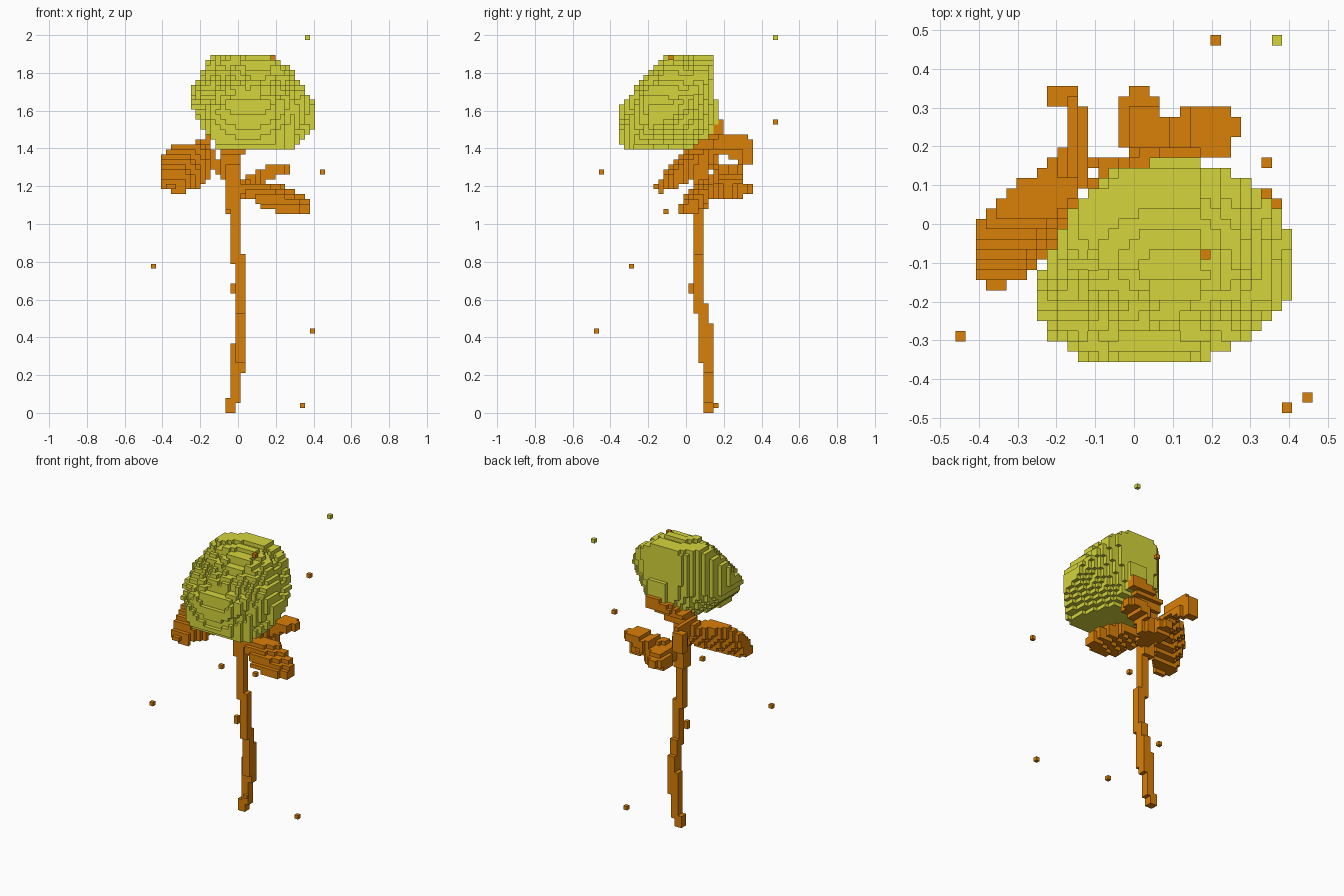
import bpy
import bmesh
import math
from mathutils import Vector

if "Cube" in bpy.data.objects:
    bpy.data.objects.remove(bpy.data.objects["Cube"], do_unlink=True)

LAYERS = 76              # height of the block grid
CELL = 2 / LAYERS        # edge length of one block
HALF = 20                # half the width of the block grid


def make_material(name, colour):
    material = bpy.data.materials.new(name)
    material.use_nodes = True
    material.diffuse_color = (*colour, 1)
    material.node_tree.nodes["Principled BSDF"].inputs["Base Color"].default_value = (*colour, 1)
    return material


petal_colour = make_material("yellow green", (0.66, 0.66, 0.045))
stem_colour = make_material("burnt orange", (0.7, 0.215, 0.002))


def centre(cell):
    """Middle of a block in model units."""
    x, y, z = cell
    return Vector((x * CELL, y * CELL, (z + 0.5) * CELL))


def nearest_cell(point):
    x, y, z = point
    return (round(x / CELL), round(y / CELL), math.floor(z / CELL))


def inside(polygon, u, v):
    """Even-odd test of a point against a closed outline."""
    hit = False
    for (ua, va), (ub, vb) in zip(polygon, polygon[1:] + polygon[:1]):
        if (va > v) != (vb > v) and u < (ub - ua) * (v - va) / (vb - va) + ua:
            hit = not hit
    return hit


def carve(front, side, top):
    """Blocks lying within three outlines, given in hundredths of a unit."""
    wide, tall = range(-HALF, HALF + 1), range(LAYERS)
    scale = 100 * CELL
    in_front = {(x, z) for x in wide for z in tall
                if inside(front, x * scale, (z + 0.5) * scale)}
    in_side = {(y, z) for y in wide for z in tall
               if inside(side, y * scale, (z + 0.5) * scale)}
    in_top = {(x, y) for x in wide for y in wide
              if inside(top, x * scale, y * scale)}
    return {(x, y, z) for x, z in in_front for y in wide
            if (y, z) in in_side and (x, y) in in_top}


def thin(cells, middle, normal, reach):
    """Keep only the blocks close to a tilted plane, for leaf blades."""
    middle, normal = Vector(middle), Vector(normal).normalized()
    return {cell for cell in cells if abs((centre(cell) - middle).dot(normal)) < reach}


def box(x_low, x_high, y_low, y_high, z_low, z_high):
    """A solid run of blocks, with both ends included."""
    return {(x, y, z) for x in range(x_low, x_high + 1)
            for y in range(y_low, y_high + 1)
            for z in range(z_low, z_high + 1)}


def stalk(start, end, steps=24):
    """A two block thick line between two points in hundredths."""
    start, end = Vector(start) / 100, Vector(end) / 100
    cells = set()
    for step in range(steps + 1):
        x, y, z = nearest_cell(start.lerp(end, step / steps))
        cells |= box(x, x + 1, y, y, z, z + 1)
    return cells


SIDES = [Vector(axis) * sign for axis in ((1, 0, 0), (0, 1, 0), (0, 0, 1)) for sign in (1, -1)]
used = set()


def build(name, cells, material):
    """Turn a set of blocks into a mesh of its exposed faces."""
    cells = cells - used
    used.update(cells)
    mesh_data = bmesh.new()
    for cell in cells:
        for normal in SIDES:
            neighbour = tuple(int(c + n) for c, n in zip(cell, normal))
            if neighbour in cells:
                continue
            across = Vector((normal.y, normal.z, normal.x))
            along = normal.cross(across)
            middle = centre(cell) + normal * CELL / 2
            corners = [middle + (across * a + along * b) * CELL / 2
                       for a, b in ((1, 1), (-1, 1), (-1, -1), (1, -1))]
            mesh_data.faces.new([mesh_data.verts.new(c) for c in corners])
    bmesh.ops.remove_doubles(mesh_data, verts=mesh_data.verts[:], dist=CELL / 50)
    mesh = bpy.data.meshes.new(name)
    mesh_data.to_mesh(mesh)
    mesh_data.free()
    mesh.materials.append(material)
    bpy.context.collection.objects.link(bpy.data.objects.new(name, mesh))


# Flower head: tilted round cup with a domed face
facing = Vector((0, -1, 1)).normalized()
upward = Vector((0, 1, 1)).normalized()
heart = Vector((0.08, -0.1, 1.62))


def cup_position(cell):
    """Height along the cup axis, and sideways and upward distance from it."""
    offset = centre(cell) - heart
    return offset.dot(facing), offset.x, offset.dot(upward)


def in_cup(cell):
    height, across, rise = cup_position(cell)
    dome = 0.215 - 1.1 * across ** 2 - 0.4 * rise ** 2
    return math.hypot(across, rise) < min(0.365, height + 0.37) and height < dome


head = {cell for cell in carve(
    front=[(-10, 140), (-17, 148), (-22, 157), (-25, 162), (-25, 170), (-20, 181), (-12, 190),
           (14, 190), (28, 182), (36, 171), (40, 164), (40, 150), (36, 144), (30, 140)],
    side=[(-33, 140), (-36, 146), (-36, 163), (-30, 167), (-25, 176), (-19, 182), (-9, 190),
          (13, 190), (15, 176), (15, 150), (10, 145), (3, 140)],
    top=[(-12, -36), (-20, -30), (-25, -26), (-25, -15), (-17, 1), (-10, 11), (-3, 15),
         (32, 15), (40, 6), (40, -19), (28, -30), (17, -36)]) if in_cup(cell)}


# Spiral petal grooves, one block deep, on the open face
def grooved(cell):
    x, y, z = cell
    height, across, rise = cup_position(cell)
    radius, turn = math.hypot(across, rise), math.atan2(rise, across)
    on_face = (x, y - 1, z) not in head or (x, y, z + 1) not in head
    return on_face and height > 0 and radius < 0.32 and math.sin(radius * 75 + turn * 2) < -0.2


build("flower_head", {cell for cell in head if not grooved(cell)}, petal_colour)
build("outer_petal", box(2, 6, 6, 6, 58, 62), petal_colour)

# Stem: overlapping offset runs, plus one thorn
stem = set()
for run in ((-2, -1, 4, 5, 0, 2), (-1, 0, 4, 5, 2, 13), (0, 1, 4, 5, 8, 17),
            (0, 1, 3, 4, 10, 21), (0, 1, 2, 3, 20, 31), (-1, 0, 2, 3, 30, 42),
            (-2, 0, 2, 4, 41, 49), (-3, 0, 3, 4, 49, 54), (-1, -1, 1, 1, 24, 25)):
    stem |= box(*run)
build("stem", stem, stem_colour)

# Calyx hugging the underside of the head, with a small sepal behind it
build("calyx", carve(
    front=[(-9, 132), (-9, 146), (0, 152), (8, 152), (8, 146), (1, 132)],
    side=[(2, 136), (2, 142), (10, 148), (16, 152), (17, 148), (14, 140)],
    top=[(-9, 0), (-9, 17), (8, 17), (8, 0)]), stem_colour)
build("small_sepal", carve(
    front=[(-2, 145), (2, 153), (18, 156), (18, 148), (8, 144)],
    side=[(12, 145), (16, 155), (20, 156), (20, 149), (15, 144)],
    top=[(-2, 10), (-2, 18), (4, 20), (18, 20), (18, 12)]), stem_colour)

# Curled sepal at the back right
build("sepal", carve(
    front=[(-23, 132), (-23, 142), (-17, 147), (-14, 147), (-13, 138), (-11, 130)],
    side=[(8, 134), (10, 150), (18, 152), (30, 148), (36, 143), (36, 133), (28, 132), (20, 138)],
    top=[(-22, 31), (-22, 36), (-17, 36), (-12, 30), (-12, 9), (-19, 13),
         (-19, 19), (-17, 20), (-17, 30)]), stem_colour)

# Right leaf: broad thin blade tilted forward
right_blade = carve(
    front=[(-41, 120), (-41, 134), (-35, 142), (-15, 143), (-14, 122), (-20, 116), (-34, 116)],
    side=[(-17, 119), (-6, 134), (4, 143), (16, 146), (16, 130), (0, 121), (-14, 116)],
    top=[(-41, -12), (-41, 0), (-31, 10), (-20, 17), (-5, 17), (-10, 10), (-20, -5), (-28, -13),
         (-36, -17)])
right_blade = thin(right_blade, (-0.27, 0, 1.3), (-0.5, 0.75, -0.45), 0.06)
build("right_leaf", right_blade | stalk((-16, 12, 133), (-4, 8, 124))
      | stalk((-10, 16, 128), (-4, 16, 126)), stem_colour)

# Left leaf: thin blade drooping under the head
left_blade = carve(
    front=[(0, 119), (6, 123), (20, 122), (31, 118), (38, 113), (38, 106), (28, 104), (12, 109),
           (2, 117)],
    side=[(-4, 103), (-4, 110), (4, 120), (16, 122), (20, 117), (8, 107)],
    top=[(0, 6), (8, 13), (20, 14), (34, 9), (39, 4), (36, -2), (26, -5), (12, -3)])
build("left_leaf", thin(left_blade, (0.2, 0.05, 1.14), (0.3, -0.6, 1), 0.04), stem_colour)

# Back leaves: one rising to the left, one dropping straight back
build("back_left_leaf", carve(
    front=[(2, 117), (2, 124), (14, 130), (20, 133), (27, 133), (27, 127), (16, 124), (8, 119)],
    side=[(8, 116), (8, 128), (16, 133), (31, 132), (31, 118), (20, 114)],
    top=[(5, 14), (12, 30), (25, 30), (27, 25), (25, 18), (17, 17)])
    | stalk((0, 8, 120), (8, 17, 122)), stem_colour)
build("back_leaf", carve(
    front=[(-5, 112), (-5, 122), (8, 124), (16, 120), (14, 112)],
    side=[(8, 113), (8, 122), (24, 125), (36, 120), (36, 116), (18, 112)],
    top=[(-4, 23), (-4, 30), (0, 36), (4, 36), (8, 28), (16, 24), (6, 10), (0, 10)]), stem_colour)

# Loose blocks floating around the plant
build("loose_petal_block", {nearest_cell((0.37, 0.47, 1.99))}, petal_colour)
loose = ((0.18, -0.08, 1.88), (0.21, 0.47, 1.54), (0.44, -0.44, 1.28), (-0.45, -0.29, 0.78),
         (0.39, -0.47, 0.44), (0.34, 0.15, 0.04), (-0.05, -0.11, 1.07))
build("loose_stem_blocks", {nearest_cell(point) for point in loose}, stem_colour)
